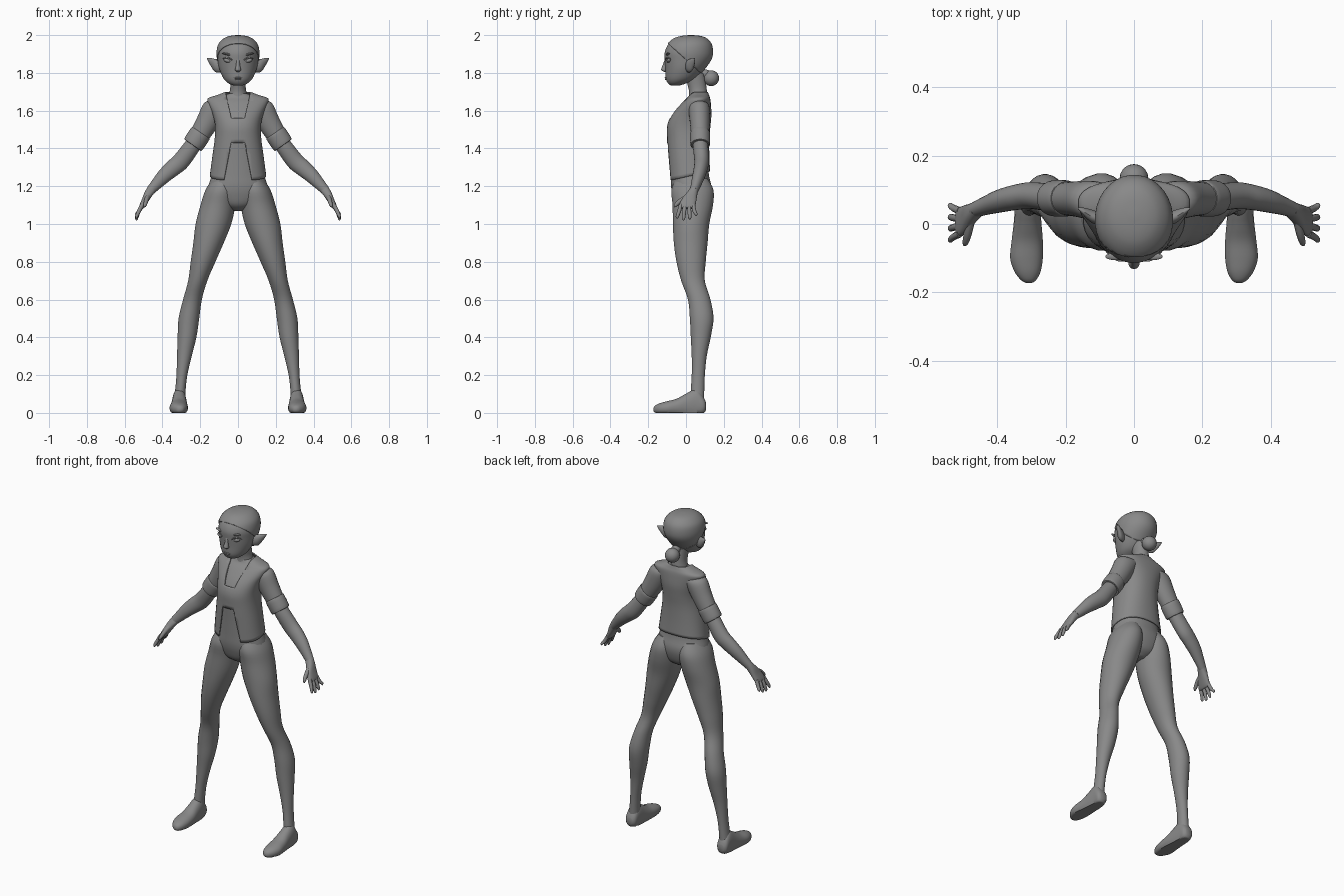
import bpy, bmesh, math
from mathutils import Vector

if "Cube" in bpy.data.objects:
    bpy.data.objects.remove(bpy.data.objects["Cube"])

grey = bpy.data.materials.new("plain_grey")
grey.use_nodes = True
COLOUR = (0.25, 0.25, 0.25, 1)
grey.diffuse_color = COLOUR
for node in grey.node_tree.nodes:
    if node.type == 'BSDF_PRINCIPLED':
        node.inputs["Base Color"].default_value = COLOUR

X, Y, Z = Vector((1, 0, 0)), Vector((0, 1, 0)), Vector((0, 0, 1))


def spline(rings, steps=4):
    """Smoothly interpolate the ring list."""
    pts = [Vector(r) for r in rings]
    out = []
    for i in range(len(pts) - 1):
        a, b = pts[max(i - 1, 0)], pts[i]
        c, d = pts[i + 1], pts[min(i + 2, len(pts) - 1)]
        for s in range(steps):
            t = s / steps
            out.append(0.5 * (2 * b + (c - a) * t + (2 * a - 5 * b + 4 * c - d) * t * t
                              + (3 * b - a - 3 * c + d) * t ** 3))
    return out + [pts[-1]]


def loft(rings, u=X, v=Y, power=2.0, n=24, caps=True):
    """Skin rings of (x, y, z, radius along u, radius along v)."""
    bm = bmesh.new()
    loops = []
    for r in spline(rings):
        loop = []
        for k in range(n):
            t = 2 * math.pi * (k + 0.5) / n
            c, s = math.cos(t), math.sin(t)
            c = math.copysign(abs(c) ** (2 / power), c)
            s = math.copysign(abs(s) ** (2 / power), s)
            loop.append(bm.verts.new(Vector(r[:3]) + u * (max(r[3], 0.001) * c)
                                     + v * (max(r[4], 0.001) * s)))
        loops.append(loop)
    for lo, hi in zip(loops, loops[1:]):
        for k in range(n):
            j = (k + 1) % n
            bm.faces.new((lo[k], lo[j], hi[j], hi[k]))
    if caps:
        bm.faces.new(loops[0])
        bm.faces.new(loops[-1])
    bmesh.ops.recalc_face_normals(bm, faces=bm.faces)
    return bm


def upright(rows, grow=0.0, lift=0.0):
    """Turn (z, half width, front y, back y) into rings."""
    return [(0, (f + b) / 2, z + lift, w + grow, (b - f) / 2 + grow) for z, w, f, b in rows]


def ball(centre, radii, tilt=0.0):
    bm = bmesh.new()
    bmesh.ops.create_uvsphere(bm, u_segments=20, v_segments=12, radius=1)
    for p in bm.verts:
        q = Vector((p.co[0] * radii[0], p.co[1] * radii[1], p.co[2] * radii[2]))
        p.co = Vector(centre) + q + Z * (q.x * tilt)
    return bm


def finish(name, bm, mirror=False, thickness=0.0):
    mesh = bpy.data.meshes.new(name)
    bm.to_mesh(mesh)
    bm.free()
    mesh.materials.append(grey)
    obj = bpy.data.objects.new(name, mesh)
    bpy.context.collection.objects.link(obj)
    bpy.ops.object.select_all(action='DESELECT')
    obj.select_set(True)
    bpy.context.view_layer.objects.active = obj
    bpy.ops.object.shade_smooth_by_angle(angle=math.radians(45))
    if thickness:
        obj.modifiers.new("thickness", 'SOLIDIFY').thickness = thickness
    if mirror:
        obj.modifiers.new("mirror", 'MIRROR').use_mirror_merge = False
    return obj


def split(bm, faces, point, normal):
    geom = list(faces) + list({e for f in faces for e in f.edges}) \
        + list({p for f in faces for p in f.verts})
    bmesh.ops.bisect_plane(bm, geom=geom, plane_co=point, plane_no=normal)


def cut_opening(bm, z_end, x_end, z_open, x_open):
    """Cut a flared opening in the front, closed at z_end."""
    slope = (x_open - x_end) / (z_open - z_end)

    def front():
        return [f for f in bm.faces
                if f.calc_center_median().y < 0.06 and abs(f.calc_center_median().x) < 0.12]
    for side in (1, -1):
        split(bm, front(), (side * x_end, 0, z_end), Vector((side, 0, -slope)))
    split(bm, front(), (0, 0, z_end), Z)
    doomed = []
    for f in front():
        c = f.calc_center_median()
        inside = (c.z - z_end) * (z_open - z_end) > 0
        if inside and abs(c.x) < x_end + slope * (c.z - z_end):
            doomed.append(f)
    bmesh.ops.delete(bm, geom=doomed, context='FACES')


# Torso and hips
finish("torso", loft(upright([
    (1.07, .03, -.01, .07), (1.1, .1, -.05, .11), (1.15, .155, -.07, .13),
    (1.2, .158, -.08, .135), (1.26, .14, -.082, .122), (1.35, .128, -.085, .115),
    (1.45, .115, -.09, .115), (1.52, .112, -.09, .12), (1.58, .125, -.064, .125),
    (1.64, .14, -.018, .12), (1.67, .1, .012, .115), (1.69, .05, .02, .11)]), power=2.2))

# Open jacket with a neck opening, a hem opening and a raised back hem
jacket = loft(upright([
    (1.25, .15, -.092, .128), (1.35, .137, -.097, .124), (1.45, .124, -.101, .124),
    (1.52, .122, -.1, .13), (1.58, .134, -.075, .135), (1.635, .157, -.03, .132),
    (1.665, .16, .0, .128), (1.683, .11, .012, .122), (1.7, .066, .018, .116)]),
    power=2.3, n=32, caps=False)
for p in jacket.verts:
    p.co.z += 0.22 * p.co.y * max(0, min(1, (1.45 - p.co.z) / 0.2))
cut_opening(jacket, 1.56, .035, 1.69, .064)
cut_opening(jacket, 1.43, .037, 1.245, .072)
finish("jacket", jacket, thickness=0.007)

# Sleeves with turned cuffs
sleeve_v = Vector((.82, 0, .57))
finish("sleeve", loft([
    (.09, .07, 1.63, .05, .04), (.125, .07, 1.607, .056, .064),
    (.165, .073, 1.535, .052, .06), (.21, .075, 1.46, .047, .052)],
    u=Y, v=sleeve_v), mirror=True)
finish("cuff", loft([
    (.196, .075, 1.482, .046, .05), (.2, .075, 1.477, .053, .058),
    (.236, .075, 1.423, .052, .057), (.239, .075, 1.418, .044, .047)],
    u=Y, v=sleeve_v), mirror=True)

# Bare arms
arm_v = Vector((.74, 0, .67))
finish("arm", loft([
    (.18, .075, 1.5, .036, .036), (.24, .077, 1.415, .04, .044), (.3, .083, 1.335, .039, .047),
    (.345, .078, 1.295, .037, .045), (.39, .068, 1.255, .034, .039),
    (.43, .055, 1.213, .028, .031), (.465, .042, 1.175, .023, .024)],
    u=Y, v=arm_v), mirror=True)

# Hands: palm, four fingers and thumb
hand_v = Vector((.87, 0, .49))
finish("palm", loft([
    (.455, .045, 1.188, .022, .024), (.475, .03, 1.158, .03, .022),
    (.492, .015, 1.125, .04, .018), (.51, .005, 1.092, .043, .014),
    (.515, .003, 1.083, .038, .009)], u=Y, v=hand_v, power=2.4), mirror=True)
for i, finger in enumerate(("index", "middle", "ring", "little")):
    base = -.028 + .022 * i
    tip = -.046 + .033 * i
    low = (1.03, 1.02, 1.025, 1.043)[i]
    finish(finger + "_finger", loft([
        (.508, base, 1.1, .011, .011), (.526, (base + tip) / 2, 1.065, .0105, .0105),
        (.537, tip, low + .01, .009, .008), (.54, tip, low, .003, .003)],
        u=Y, v=hand_v, n=10), mirror=True)
finish("thumb", loft([
    (.478, .01, 1.145, .016, .014), (.486, -.03, 1.122, .013, .012),
    (.492, -.055, 1.1, .01, .009), (.495, -.063, 1.09, .003, .003)],
    u=Vector((0, .6, -.8)), v=X, n=10), mirror=True)

# Legs
finish("leg", loft([
    (.08, .03, 1.24, .055, .085), (.09, .034, 1.18, .083, .112), (.106, .036, 1.1, .093, .108),
    (.13, .027, 1.0, .095, .097), (.156, .025, .9, .081, .09), (.185, .027, .8, .066, .078),
    (.213, .037, .7, .051, .063), (.241, .07, .6, .05, .06), (.26, .083, .5, .055, .063),
    (.27, .078, .4, .05, .053), (.284, .07, .3, .039, .04), (.297, .065, .2, .029, .035),
    (.305, .061, .12, .028, .036), (.31, .06, .06, .031, .036)]), mirror=True)

# Feet with flattened soles
foot = loft([
    (.312, .106, .035, .02, .02), (.312, .092, .04, .034, .045), (.311, .055, .05, .037, .078),
    (.311, 0, .04, .041, .062), (.312, -.05, .03, .046, .045), (.314, -.1, .025, .048, .037),
    (.311, -.14, .022, .038, .029), (.308, -.165, .02, .021, .018),
    (.307, -.173, .018, .006, .006)], u=X, v=Z, power=2.2)
for p in foot.verts:
    p.co.z = max(p.co.z, 0)
finish("foot", foot, mirror=True)

# Neck and head
finish("neck", loft(upright([
    (1.64, .06, .01, .11), (1.69, .047, .016, .112), (1.73, .041, .01, .108),
    (1.8, .045, -.01, .1)])), mirror=False)
skull = [
    (1.733, .022, -.08, -.035), (1.744, .05, -.095, .0), (1.77, .077, -.107, .055),
    (1.82, .099, -.109, .1), (1.87, .108, -.113, .133), (1.91, .11, -.113, .14),
    (1.95, .1, -.095, .132), (1.978, .073, -.062, .108), (1.991, .042, -.025, .076),
    (1.996, .006, .02, .032)]
finish("head", loft(upright(skull), n=32))

# Hair cap swept back from a sloping hairline
hair = loft(upright(skull, grow=.004, lift=.004), n=32)
hairline = Vector((0, .9, 1))
split(hair, list(hair.faces), (0, -.09, 1.95), hairline)
bmesh.ops.delete(hair, context='FACES', geom=[
    f for f in hair.faces
    if (f.calc_center_median() - Vector((0, -.09, 1.95))).dot(hairline) < 0])
finish("hair", hair, thickness=0.004)
finish("hair_bun", ball((0, .133, 1.772), (.042, .042, .042)))
finish("hair_tie", ball((0, .1, 1.795), (.026, .03, .024)))

# Pointed ears
finish("ear", loft([
    (.09, .012, 1.836, .018, .034), (.122, .022, 1.84, .02, .034),
    (.147, .036, 1.86, .012, .019), (.164, .046, 1.876, .002, .002)],
    u=Y, v=Z, n=14), mirror=True)

# Face details
finish("nose", loft([
    (0, -.102, 1.878, .01, .008), (0, -.11, 1.845, .01, .012), (0, -.116, 1.822, .015, .015),
    (0, -.115, 1.812, .015, .014), (0, -.105, 1.804, .006, .006)], n=14))
finish("eye", ball((.052, -.09, 1.864), (.025, .013, .011), .2), mirror=True)
finish("upper_eyelid", loft([
    (.024, -.105, 1.862, .003, .003), (.042, -.106, 1.876, .004, .004),
    (.06, -.099, 1.881, .004, .004), (.082, -.08, 1.874, .002, .002)],
    u=Y, v=Z, n=8), mirror=True)
finish("brow", ball((.052, -.095, 1.898), (.032, .011, .006), .2), mirror=True)
finish("upper_lip", ball((0, -.104, 1.774), (.021, .009, .004)))
finish("lower_lip", ball((0, -.102, 1.766), (.017, .009, .005)))
